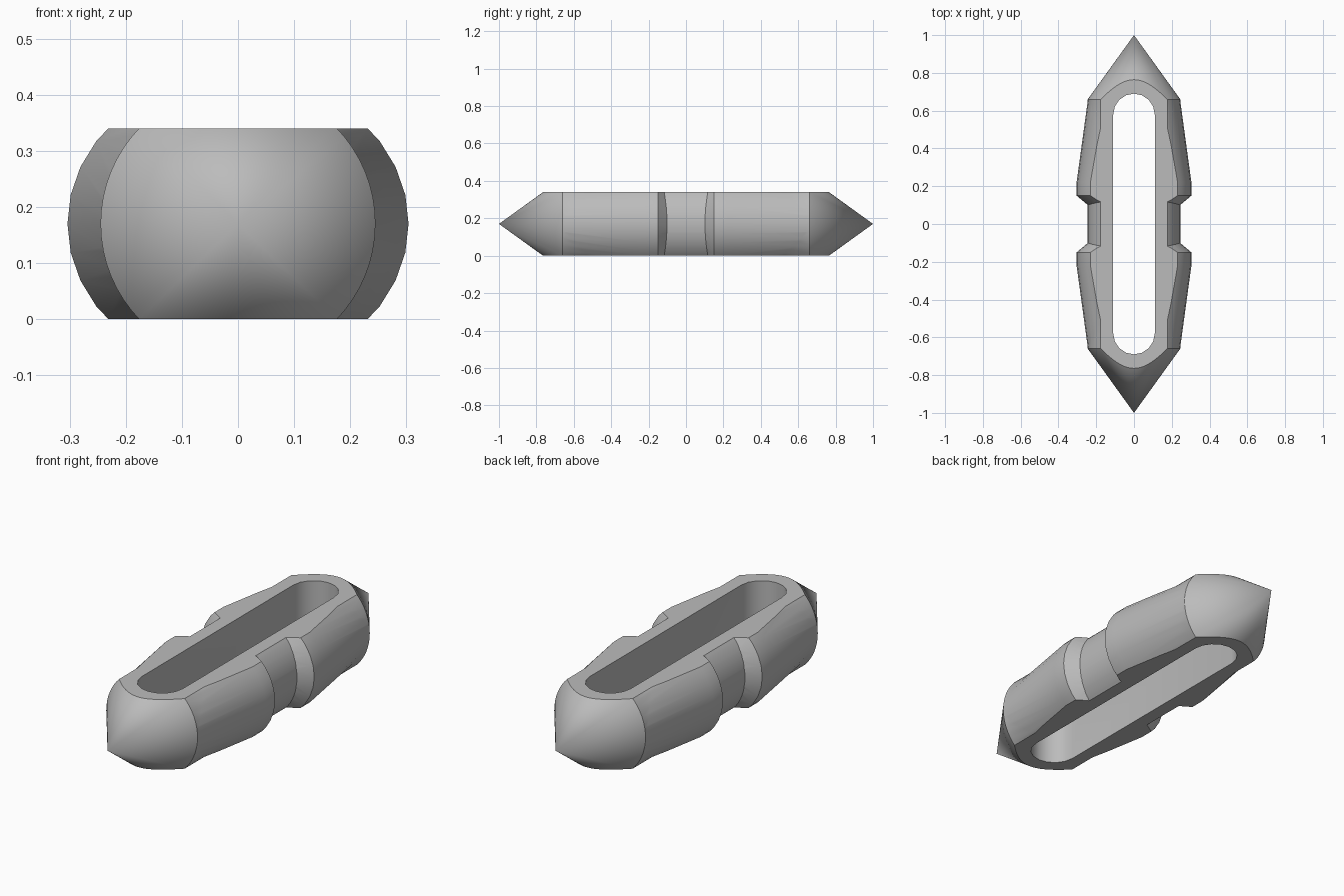
import bpy
import bmesh
from math import sin, cos, pi, radians

if "Cube" in bpy.data.objects:
    bpy.data.objects.remove(bpy.data.objects["Cube"], do_unlink=True)

AXIS_Z = 0.17       # height of the long axis, half the body thickness
ROD_R = 0.245
FLATTEN = 0.87      # height to width ratio of the swollen grips


def add_object(name, bm):
    bmesh.ops.recalc_face_normals(bm, faces=bm.faces)
    mesh = bpy.data.meshes.new(name)
    bm.to_mesh(mesh)
    bm.free()
    obj = bpy.data.objects.new(name, mesh)
    bpy.context.collection.objects.link(obj)
    return obj


def lathe(name, profile, segments, flatten=1.0):
    """Closed solid around the y axis from (y, radius) pairs."""
    bm = bmesh.new()
    rings = []
    for y, r in profile:
        count = segments if r else 1
        rings.append([bm.verts.new((r * cos(2 * pi * i / segments), y,
                                    AXIS_Z + flatten * r * sin(2 * pi * i / segments)))
                      for i in range(count)])
    for a, b in zip(rings, rings[1:]):
        for i in range(segments):
            j = (i + 1) % segments
            corners = [a[i % len(a)], a[j % len(a)], b[j % len(b)], b[i % len(b)]]
            bm.faces.new(list(dict.fromkeys(corners)))
    for ring in (rings[0], rings[-1]):
        if len(ring) > 1:
            bm.faces.new(ring)
    return add_object(name, bm)


def prism(name, outline, z0, z1):
    bm = bmesh.new()
    face = bm.faces.new([bm.verts.new((x, y, z0)) for x, y in outline])
    top = bmesh.ops.extrude_face_region(bm, geom=[face])["geom"]
    bmesh.ops.translate(bm, vec=(0, 0, z1 - z0),
                        verts=[v for v in top if isinstance(v, bmesh.types.BMVert)])
    return add_object(name, bm)


def combine(target, helper, operation):
    helper.hide_render = True
    mod = target.modifiers.new(operation, "BOOLEAN")
    mod.operation, mod.object, mod.solver = operation, helper, "EXACT"
    bpy.context.view_layer.objects.active = target
    bpy.ops.object.modifier_apply(modifier=mod.name)
    bpy.data.objects.remove(helper, do_unlink=True)


# Round rod with a pointed cone at each end
body = lathe("pointed_link_body",
             [(-1, 0), (-0.66, ROD_R), (0.66, ROD_R), (1, 0)], 64)

# Swollen grips either side of the middle groove
for side, label in ((-1, "front"), (1, "back")):
    grip = lathe(label + "_grip",
                 [(side * 0.10, 0.244), (side * 0.15, 0.304),
                  (side * 0.22, 0.304), (side * 0.655, 0.2445)], 32, FLATTEN)
    combine(body, grip, "UNION")

# Flat top and bottom
slab = prism("slab_cutter", [(-1, -2), (1, -2), (1, 2), (-1, 2)], 0, 2 * AXIS_Z)
combine(body, slab, "INTERSECT")

# Long slot with rounded ends, right through the body
SLOT_R, SLOT_Y, STEPS = 0.11, 0.58, 8
outline = []
for side in (1, -1):
    for i in range(STEPS + 1):
        a = pi * i / STEPS
        outline.append((side * SLOT_R * cos(a), side * (SLOT_Y + SLOT_R * sin(a))))
combine(body, prism("slot_cutter", outline, -0.5, 1), "DIFFERENCE")

# Single plain grey
grey = bpy.data.materials.new("plain_grey")
grey.use_nodes = True
colour = (0.5, 0.5, 0.5, 1)
grey.diffuse_color = colour
grey.node_tree.nodes["Principled BSDF"].inputs["Base Color"].default_value = colour
body.data.materials.clear()
body.data.materials.append(grey)

bpy.ops.object.select_all(action="DESELECT")
body.select_set(True)
bpy.context.view_layer.objects.active = body
bpy.ops.object.shade_smooth_by_angle(angle=radians(30))
